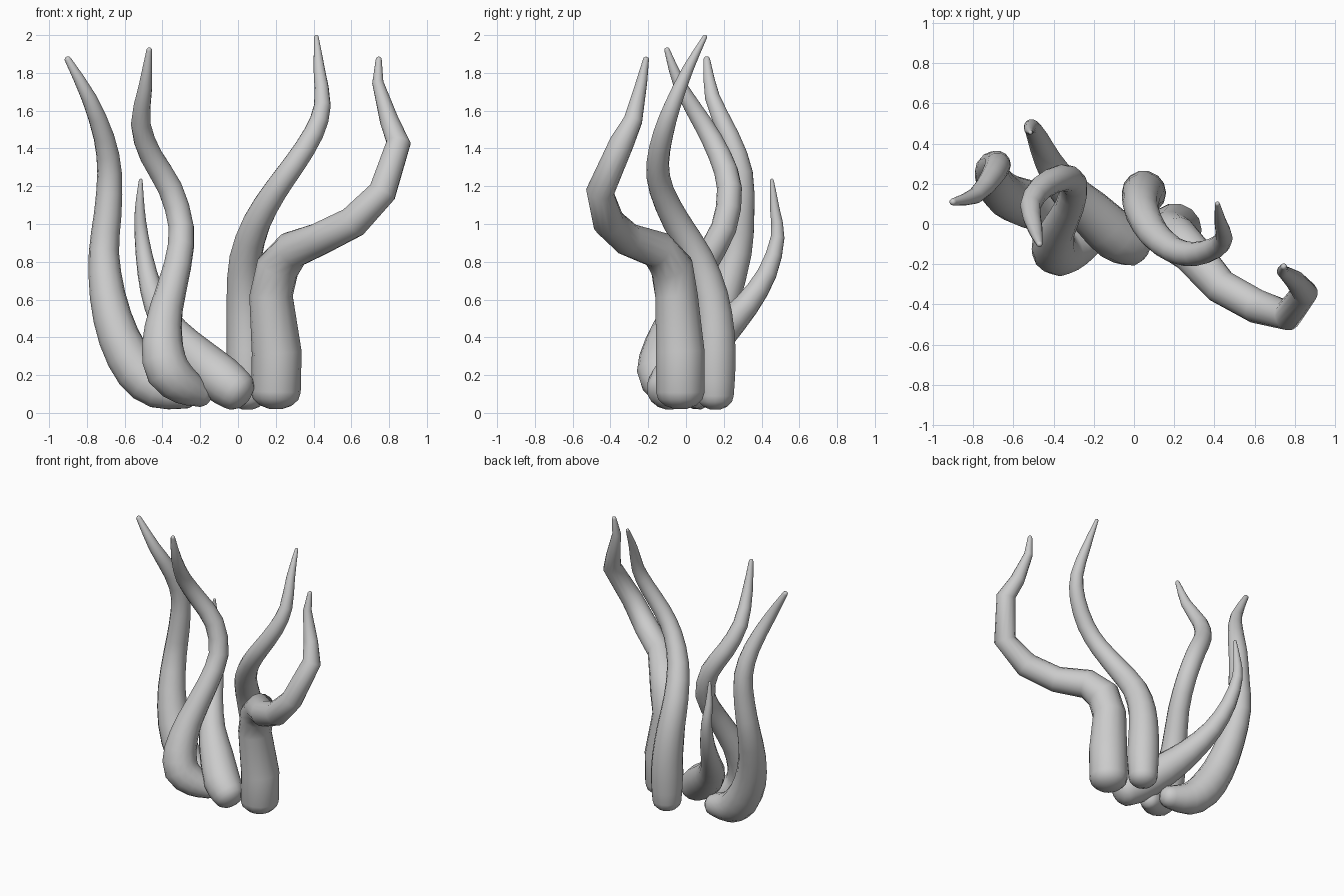
import bpy, bmesh, math
from mathutils import Vector

cube = bpy.data.objects.get("Cube")
if cube:
    bpy.data.objects.remove(cube, do_unlink=True)

SIDES = 14

skin = bpy.data.materials.new("pale grey skin")
skin.use_nodes = True
grey = (0.6, 0.6, 0.6, 1)
skin.diffuse_color = grey
skin.node_tree.nodes["Principled BSDF"].inputs["Base Color"].default_value = grey


def smooth_path(points, steps):
    """Catmull-Rom through (x, y, z, radius) points."""
    pts = [Vector(p) for p in points]
    ext = [pts[0] * 2 - pts[1]] + pts + [pts[-1] * 2 - pts[-2]]
    out = []
    for a, b, c, d in zip(ext, ext[1:], ext[2:], ext[3:]):
        for k in range(steps):
            t = k / steps
            out.append((b * 2 + (c - a) * t + (a * 2 - b * 5 + c * 4 - d) * t**2
                        + (b * 3 - a - c * 3 + d) * t**3) / 2)
    return out + [pts[-1]]


def rounded_end(point, direction, bulge):
    """Shrinking stations that dome over one end, outermost first."""
    stations = []
    for angle in (75, 50, 25):
        a = math.radians(angle)
        pos = point.to_3d() + direction * point.w * bulge * math.sin(a)
        stations.append(Vector((*pos, point.w * math.cos(a))))
    return stations


def tentacle(name, points, steps=2, bulge=0.9):
    path = smooth_path(points, steps)
    start = (path[0].to_3d() - path[1].to_3d()).normalized()
    end = (path[-1].to_3d() - path[-2].to_3d()).normalized()
    path = rounded_end(path[0], start, bulge) + path + rounded_end(path[-1], end, 1)[::-1]
    centres = [p.to_3d() for p in path]

    bm = bmesh.new()
    rings, normal = [], Vector((1, 0, 0))
    for i, p in enumerate(path):
        before, after = centres[max(i - 1, 0)], centres[min(i + 1, len(path) - 1)]
        tangent = (after - before).normalized()
        # carry the previous frame along so the tube does not twist
        normal = (normal - tangent * normal.dot(tangent)).normalized()
        side = tangent.cross(normal)
        ring = []
        for k in range(SIDES):
            a = math.tau * k / SIDES
            ring.append(bm.verts.new(
                centres[i] + (normal * math.cos(a) + side * math.sin(a)) * p.w))
        rings.append(ring)
    for low, high in zip(rings, rings[1:]):
        for k in range(SIDES):
            n = (k + 1) % SIDES
            bm.faces.new((low[k], low[n], high[n], high[k]))
    bm.faces.new(rings[0][::-1])
    bm.faces.new(rings[-1])
    bmesh.ops.recalc_face_normals(bm, faces=bm.faces)

    mesh = bpy.data.meshes.new(name)
    bm.to_mesh(mesh)
    bm.free()
    for face in mesh.polygons:
        face.use_smooth = True
    mesh.materials.append(skin)
    obj = bpy.data.objects.new(name, mesh)
    bpy.context.collection.objects.link(obj)
    return obj


# Outer tentacle on the right, sweeping up from a lying base
tentacle("outer_right_tentacle", [
    (-.28, .05, .1, .08), (-.42, .07, .13, .11), (-.53, .1, .22, .12),
    (-.63, .14, .4, .11), (-.69, .2, .62, .095), (-.71, .27, .85, .08),
    (-.69, .29, 1.05, .073), (-.68, .29, 1.27, .065), (-.71, .23, 1.46, .055),
    (-.79, .14, 1.67, .04), (-.9, .11, 1.87, .018)])

# Front tentacle with a strong S bend
tentacle("front_right_tentacle", [
    (-.2, -.07, .1, .07), (-.28, -.11, .14, .1), (-.37, -.14, .22, .12),
    (-.4, -.11, .36, .11), (-.38, -.03, .55, .088), (-.32, .09, .78, .073),
    (-.3, .2, .98, .068), (-.36, .23, 1.19, .066), (-.46, .18, 1.36, .061),
    (-.515, .09, 1.53, .052), (-.49, -.03, 1.73, .036), (-.47, -.1, 1.92, .015)])

# Short tentacle reaching out behind
tentacle("short_rear_tentacle", [
    (-.01, -.1, .12, .112), (-.09, -.06, .18, .125), (-.22, .06, .29, .115),
    (-.34, .18, .42, .09), (-.43, .32, .57, .068), (-.48, .43, .74, .052),
    (-.51, .485, .93, .037), (-.52, .47, 1.08, .026), (-.515, .455, 1.23, .01)], bulge=0.75)

# Tall tentacle at the rear centre
tentacle("tall_left_tentacle", [
    (.05, .155, .09, .1), (.05, .155, .25, .11), (.045, .155, .42, .105),
    (.035, .13, .62, .095), (.04, .06, .82, .085), (.1, -.05, 1.01, .075),
    (.2, -.13, 1.18, .065), (.3, -.15, 1.32, .06), (.4, -.12, 1.48, .054),
    (.447, -.07, 1.63, .044), (.43, .01, 1.82, .03), (.415, .1, 1.99, .012)], bulge=0.75)

# Thick angular tentacle bending outward at the front
tentacle("bent_left_tentacle", [
    (.2, -.03, .11, .132), (.205, -.03, .32, .132), (.175, -.05, .62, .115),
    (.21, -.075, .77, .115), (.29, -.15, .865, .1), (.43, -.31, .92, .088),
    (.61, -.41, 1.01, .085), (.765, -.455, 1.17, .075), (.85, -.34, 1.43, .065),
    (.8, -.28, 1.55, .05), (.74, -.235, 1.75, .03), (.745, -.212, 1.87, .016)],
    steps=1, bulge=0.7)
